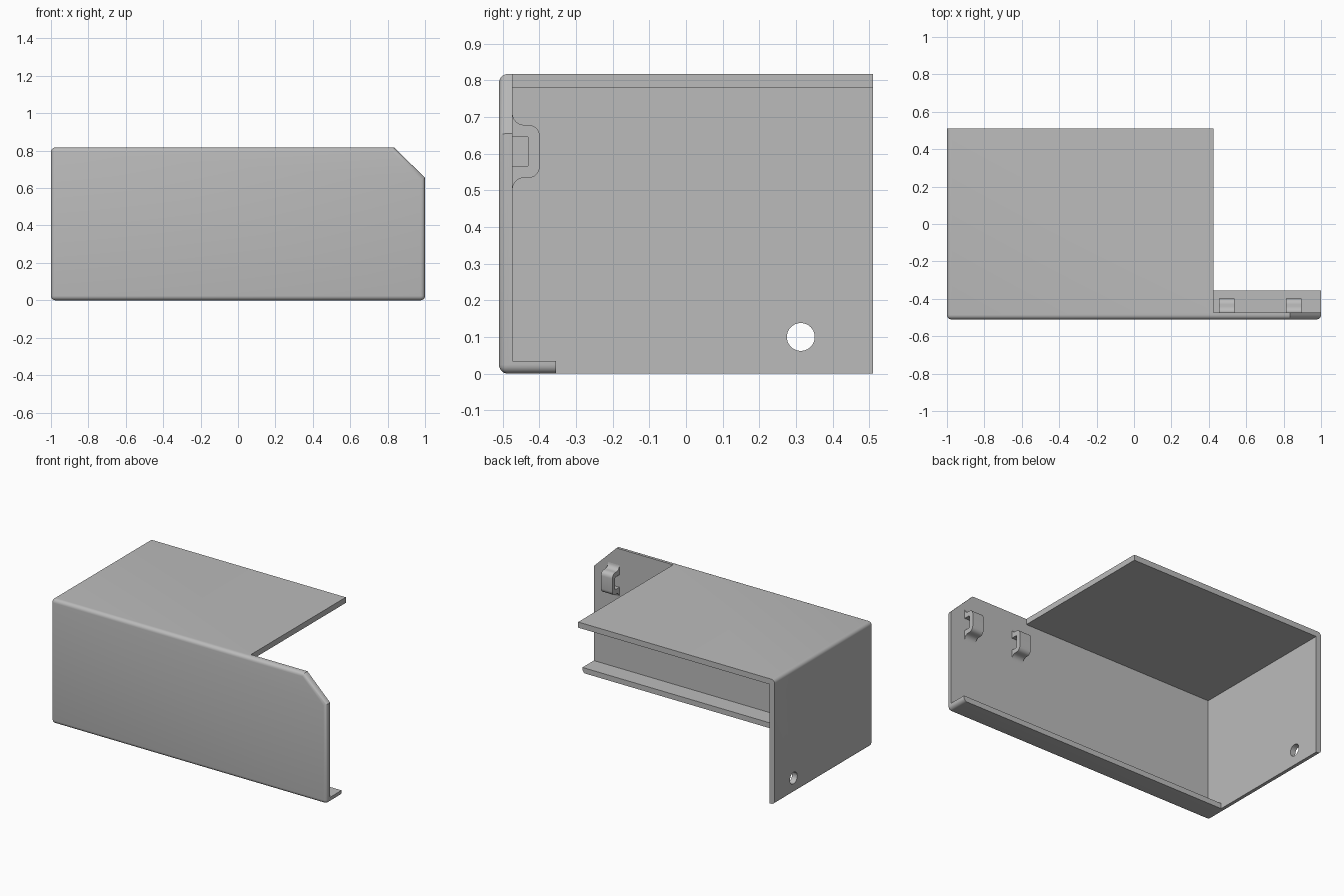
import bpy, bmesh, math
from mathutils import Matrix, Vector

cube = bpy.data.objects.get("Cube")
if cube:
    bpy.data.objects.remove(cube, do_unlink=True)

T = 0.037                 # sheet thickness
H = 0.817                 # height
FRONT, BACK = -0.51, 0.51
INNER = FRONT + T         # inside face of the front panel
TOP_END = 0.425           # right end of the top panel
FLANGE_END = -0.355       # back edge of the bottom flange

grey = bpy.data.materials.new("sheet_grey")
grey.use_nodes = True
colour = (0.5, 0.5, 0.5, 1)
grey.diffuse_color = colour
grey.node_tree.nodes["Principled BSDF"].inputs["Base Color"].default_value = colour


def make_object(name, bm):
    bmesh.ops.recalc_face_normals(bm, faces=bm.faces)
    mesh = bpy.data.meshes.new(name)
    bm.to_mesh(mesh)
    bm.free()
    mesh.materials.append(grey)
    ob = bpy.data.objects.new(name, mesh)
    bpy.context.collection.objects.link(ob)
    return ob


def prism(points, offset):
    """Closed solid from a 3D outline swept along an offset."""
    bm = bmesh.new()
    face = bm.faces.new([bm.verts.new(p) for p in points])
    new = bmesh.ops.extrude_face_region(bm, geom=[face])["geom"]
    bmesh.ops.translate(bm, vec=offset, verts=[g for g in new if isinstance(g, bmesh.types.BMVert)])
    bmesh.ops.recalc_face_normals(bm, faces=bm.faces)
    return bm


def box(name, lo, hi):
    (x0, y0, z0), (x1, y1, z1) = lo, hi
    pts = [(x0, y0, z0), (x1, y0, z0), (x1, y1, z0), (x0, y1, z0)]
    return make_object(name, prism(pts, (0, 0, z1 - z0)))


def cut(ob, cutters):
    """Subtract the cutters, bake the result and remove them."""
    for c in cutters:
        c.hide_render = True
        mod = ob.modifiers.new("cut", 'BOOLEAN')
        mod.operation, mod.solver, mod.object = 'DIFFERENCE', 'EXACT', c
    deps = bpy.context.evaluated_depsgraph_get()
    mesh = bpy.data.meshes.new_from_object(ob.evaluated_get(deps))
    ob.modifiers.clear()
    ob.data = mesh
    for c in cutters:
        bpy.data.objects.remove(c, do_unlink=True)


def smooth(ob):
    bpy.ops.object.select_all(action='DESELECT')
    ob.select_set(True)
    bpy.context.view_layer.objects.active = ob
    bpy.ops.object.shade_smooth_by_angle(angle=math.radians(30))


# Outer block with one clipped corner and rounded outer edges
outline = [(-1, 0), (1, 0), (1, 0.655), (0.835, H), (-1, H)]
bm = prism([(x, FRONT, z) for x, z in outline], (0, BACK - FRONT, 0))


def is_rounded(e):
    a, b = (v.co for v in e.verts)
    if a.y < 0 and b.y < 0:
        return True                                   # front edge loop
    clipped = a.x > 0.5 and a.z > 0.5
    return abs(a.y - b.y) > 0.5 and not clipped       # edges running back


bmesh.ops.bevel(bm, geom=[e for e in bm.edges if is_rounded(e)], offset=0.024,
                offset_type='OFFSET', segments=5, profile=0.5, affect='EDGES')
cover = make_object("cover_shell", bm)

# Hollow it, open the right side and the underside, and drill the end wall
hole_bm = bmesh.new()
bmesh.ops.create_cone(hole_bm, cap_ends=True, segments=40, radius1=0.038, radius2=0.038, depth=0.3,
                      matrix=Matrix.Translation((-1, 0.313, 0.1)) @ Matrix.Rotation(math.pi / 2, 4, 'Y'))
cut(cover, [
    box("cavity_cutter", (-1 + T, INNER, 0.035), (1.5, 1, H - T)),
    box("side_cutter", (TOP_END, INNER, 0.035), (1.6, 1.1, 1.2)),
    box("underside_cutter", (-1 + T, FLANGE_END, -0.3), (1.7, 1.2, 0.4)),
    make_object("hole_cutter", hole_bm),
])
smooth(cover)


# Hook loops on the inside of the front panel
def arc(cy, cz, r, a0, a1, n=6):
    angles = [math.radians(a0 + (a1 - a0) * i / n) for i in range(n + 1)]
    return [(cy + r * math.cos(a), cz + r * math.sin(a)) for a in angles]


MID, OUT = 0.606, -0.399
upper = (arc(INNER + 0.032, MID + 0.104, 0.032, 180, 270)       # flare at the panel
         + arc(OUT - 0.03, MID + 0.042, 0.03, 90, 0))           # outer round
slot = [(-0.429, MID + 0.037), (-0.433, MID + 0.041), (INNER, MID + 0.041)]
half = [(INNER - 0.004, upper[0][1])] + upper
lower = [(y, 2 * MID - z) for y, z in reversed(half)]
slot_low = [(y, 2 * MID - z) for y, z in reversed(slot)]
section = half + lower + slot_low + slot

for name, x in (("inner_hook", 0.495), ("outer_hook", 0.855)):
    hook = make_object(name, prism([(x - 0.041, y, z) for y, z in section], (0.082, 0, 0)))
    smooth(hook)
